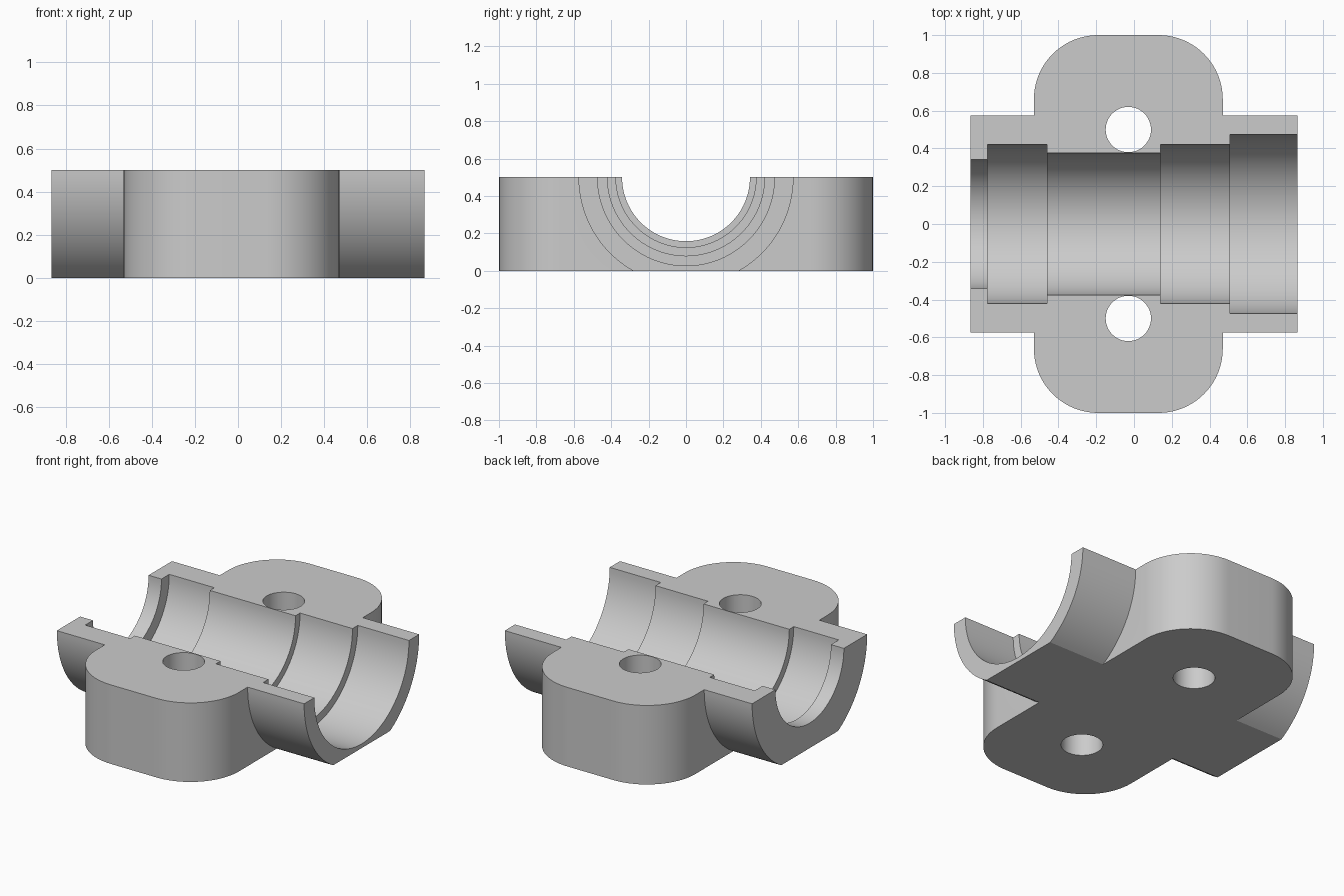
import bpy, bmesh
from math import sin, cos, pi, asin
from mathutils import Vector

if "Cube" in bpy.data.objects:
    bpy.data.objects.remove(bpy.data.objects["Cube"], do_unlink=True)

HEIGHT = 0.5
CENTRE_X = -0.03

metal = bpy.data.materials.new("plain grey metal")
metal.use_nodes = True
metal.diffuse_color = (0.6, 0.6, 0.6, 1)
metal.node_tree.nodes["Principled BSDF"].inputs["Base Color"].default_value = (0.6, 0.6, 0.6, 1)


def add_object(name, bm):
    bmesh.ops.recalc_face_normals(bm, faces=bm.faces)
    mesh = bpy.data.meshes.new(name)
    bm.to_mesh(mesh)
    bm.free()
    mesh.materials.append(metal)
    obj = bpy.data.objects.new(name, mesh)
    bpy.context.collection.objects.link(obj)
    return obj


def prism(name, outline, direction):
    """Extrude a closed outline of 3D points along a direction."""
    bm = bmesh.new()
    face = bm.faces.new([bm.verts.new(p) for p in outline])
    top = bmesh.ops.extrude_face_region(bm, geom=[face])["geom"]
    bmesh.ops.translate(bm, vec=Vector(direction),
                        verts=[v for v in top if isinstance(v, bmesh.types.BMVert)])
    return add_object(name, bm)


def arc(cx, cy, radius, start, end, steps):
    angles = [start + (end - start) * i / steps for i in range(steps + 1)]
    return [(cx + radius * cos(a), cy + radius * sin(a)) for a in angles]


def combine(target, other, operation):
    mod = target.modifiers.new(operation.lower(), "BOOLEAN")
    mod.operation, mod.solver, mod.object = operation, "EXACT", other
    bpy.context.view_layer.objects.active = target
    bpy.ops.object.modifier_apply(modifier=mod.name)
    bpy.data.objects.remove(other, do_unlink=True)


# Bolting flange: rounded rectangle
CORNER = 0.34
outline = []
for i, (sx, sy) in enumerate([(1, 1), (-1, 1), (-1, -1), (1, -1)]):
    outline += arc(CENTRE_X + sx * (0.5 - CORNER), sy * (1 - CORNER), CORNER,
                   i * pi / 2, (i + 1) * pi / 2, 20)
housing = prism("bearing_housing", [(x, y, 0) for x, y in outline], (0, 0, HEIGHT))

# Half barrel with a flattened underside
OUTER = 0.575
flat = asin(HEIGHT / OUTER)
section = (arc(0, HEIGHT, OUTER, pi, pi + flat, 24)
           + arc(0, HEIGHT, OUTER, 2 * pi - flat, 2 * pi, 24))
barrel = prism("half_barrel", [(-0.865, y, z) for y, z in section], (1.73, 0, 0))
combine(housing, barrel, "UNION")

# Stepped bore: revolve (start x, end x, radius) steps about the barrel axis
steps = [(-1, -0.775, 0.342), (-0.775, -0.46, 0.42), (-0.46, 0.14, 0.375),
         (0.14, 0.507, 0.42), (0.507, 1, 0.473)]
SEGMENTS = 96
bm = bmesh.new()
rings = []
for x0, x1, radius in steps:
    for x in (x0, x1):
        rings.append([bm.verts.new((x, y, z))
                      for y, z in arc(0, HEIGHT, radius, 0, 2 * pi, SEGMENTS)[:-1]])
for a, b in zip(rings, rings[1:]):
    for i in range(SEGMENTS):
        j = (i + 1) % SEGMENTS
        bm.faces.new((a[i], a[j], b[j], b[i]))
bm.faces.new(rings[0])
bm.faces.new(rings[-1])
combine(housing, add_object("bore_cutter", bm), "DIFFERENCE")

# Bolt holes
for side in (-1, 1):
    circle = arc(CENTRE_X, side * 0.5, 0.12, 0, 2 * pi, 48)[:-1]
    hole = prism("bolt_hole_cutter", [(x, y, -0.2) for x, y in circle], (0, 0, 1))
    combine(housing, hole, "DIFFERENCE")

# Smooth curved walls, crisp edges
bpy.ops.object.select_all(action="DESELECT")
housing.select_set(True)
bpy.context.view_layer.objects.active = housing
bpy.ops.object.shade_smooth_by_angle(angle=pi / 6)
